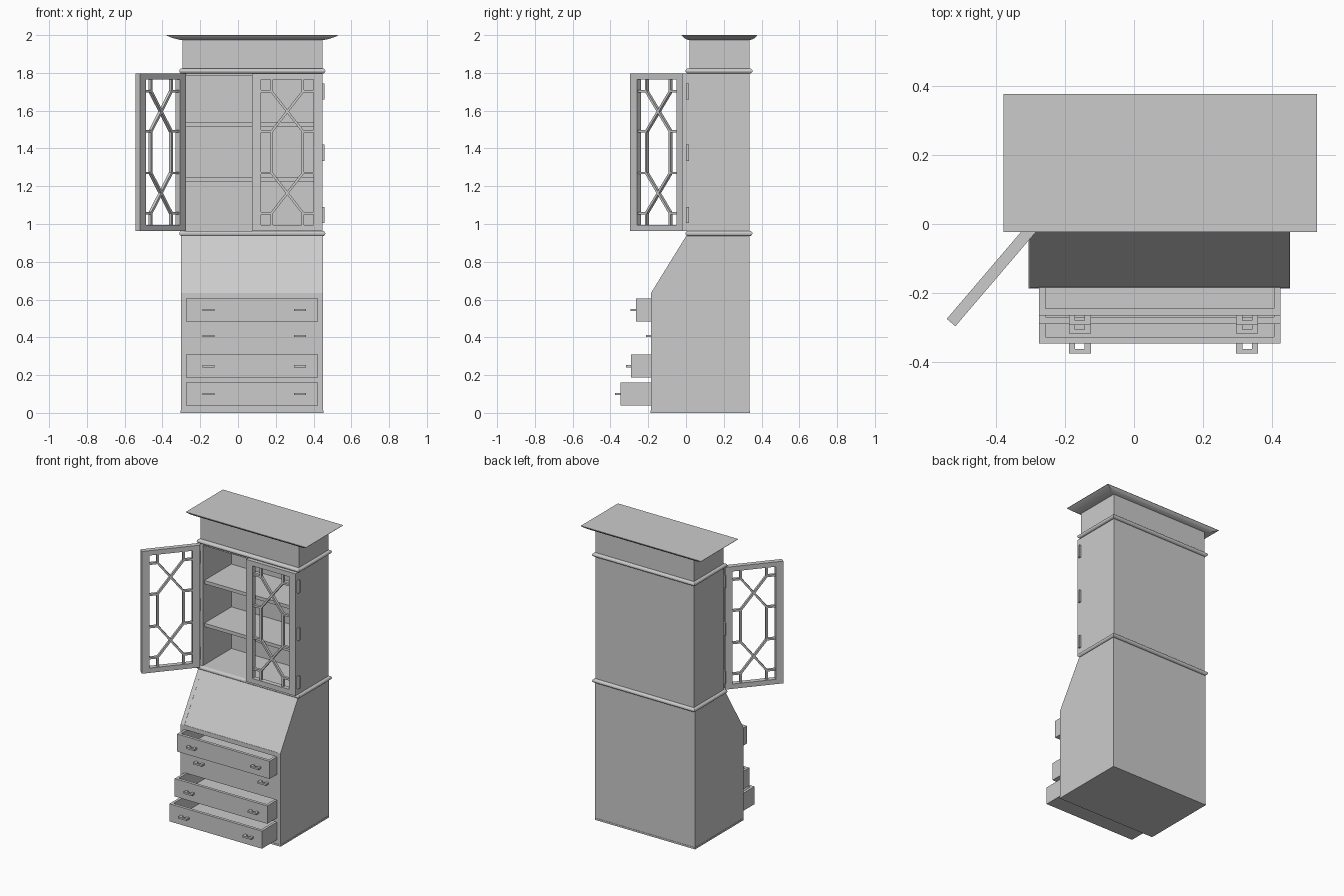
import bpy, bmesh, math
from mathutils import Vector, Matrix

if "Cube" in bpy.data.objects:
    bpy.data.objects.remove(bpy.data.objects["Cube"])

# Shared extents of lower case (L), upper case (U) and the back plane
LX0, LX1, UX0, UX1, BACK = -0.303, 0.450, -0.295, 0.447, 0.336
DX0, DX1 = -0.275, 0.424


def finish(name, bm):
    bmesh.ops.recalc_face_normals(bm, faces=bm.faces[:])
    me = bpy.data.meshes.new(name)
    bm.to_mesh(me)
    bm.free()
    ob = bpy.data.objects.new(name, me)
    bpy.context.collection.objects.link(ob)
    return ob


def add_box(bm, x0, x1, y0, y1, z0, z1):
    m = Matrix.Translation(((x0 + x1) / 2, (y0 + y1) / 2, (z0 + z1) / 2))
    m = m @ Matrix.Diagonal((x1 - x0, y1 - y0, z1 - z0, 1))
    bmesh.ops.create_cube(bm, size=1, matrix=m)


def boxes(name, *dims):
    bm = bmesh.new()
    for d in dims:
        add_box(bm, *d)
    return finish(name, bm)


def extrude_x(name, profile, x0, x1):
    bm = bmesh.new()
    a = [bm.verts.new((x0, y, z)) for y, z in profile]
    b = [bm.verts.new((x1, y, z)) for y, z in profile]
    bm.faces.new(a)
    bm.faces.new(b)
    n = len(a)
    for i in range(n):
        bm.faces.new((a[i], a[(i + 1) % n], b[(i + 1) % n], b[i]))
    return finish(name, bm)


def stacked_rings(name, rect, steps):
    """Stack rectangles: each step is (side, front/back overhang, z)."""
    x0, x1, y0, y1 = rect
    bm = bmesh.new()
    rings = []
    for ox, oy, z in steps:
        rings.append([bm.verts.new(p) for p in (
            (x0 - ox, y0 - oy, z), (x1 + ox, y0 - oy, z),
            (x1 + ox, y1 + oy, z), (x0 - ox, y1 + oy, z))])
    bm.faces.new(rings[0])
    bm.faces.new(rings[-1])
    for a, b in zip(rings, rings[1:]):
        for i in range(4):
            j = (i + 1) % 4
            bm.faces.new((a[i], a[j], b[j], b[i]))
    return finish(name, bm)


# Lower case: slanted sides, back, dust boards and base strip
side = [(-0.185, 0), (BACK, 0), (BACK, 0.94), (0.003, 0.94), (-0.185, 0.635)]
extrude_x("lower_side_left", side, LX0, DX0)
extrude_x("lower_side_right", side, DX1, LX1)
boxes("lower_back", (DX0, DX1, 0.322, BACK, 0, 0.94))
for i, (z0, z1) in enumerate([(0.0, 0.04), (0.16, 0.188), (0.31, 0.335),
                              (0.455, 0.485), (0.605, 0.635)]):
    boxes(f"dust_board_{i + 1}", (DX0, DX1, -0.185, 0.322, z0, z1))
boxes("lower_top", (DX0, DX1, 0.003, 0.322, 0.92, 0.94))
boxes("base_strip", (LX0 - .002, LX1 + .002, -0.187, BACK + .002, 0, 0.012))

# Slanted writing flap
flap = [(-0.183, 0.635), (0.002, 0.938), (0.02, 0.925), (-0.16, 0.635)]
extrude_x("writing_flap", flap, LX0 + .001, DX1)

# Drawers, pulled out by different amounts, each with two square pulls
for n, (z0, z1, yf, zh) in enumerate([
        (0.04, 0.16, -0.347, 0.10), (0.188, 0.31, -0.290, 0.247),
        (0.335, 0.455, -0.185, 0.407), (0.485, 0.605, -0.265, 0.545)], 1):
    yb = yf + 0.48
    boxes(f"drawer_{n}",
          (DX0, DX1, yf, yf + 0.02, z0, z1),
          (DX0, DX1, yb - 0.015, yb, z0, z1),
          (DX0, DX0 + 0.018, yf + 0.02, yb - 0.015, z0, z1),
          (DX1 - 0.018, DX1, yf + 0.02, yb - 0.015, z0, z1),
          (DX0 + 0.018, DX1 - 0.018, yf + 0.02, yb - 0.015, z0, z0 + 0.012))
    for tag, xc in (("left", -0.157), ("right", 0.328)):
        boxes(f"drawer_{n}_pull_{tag}",
              (xc - 0.032, xc + 0.032, yf - 0.028, yf - 0.015, zh - .006, zh + .006),
              (xc - 0.032, xc - 0.014, yf - 0.015, yf, zh - .006, zh + .006),
              (xc + 0.014, xc + 0.032, yf - 0.015, yf, zh - .006, zh + .006))

# Upper case, open at the front, with shelves
FY = 0.013
boxes("upper_case",
      (UX0, UX0 + 0.02, FY, BACK, 0.94, 1.80),
      (UX1 - 0.02, UX1, FY, BACK, 0.94, 1.80),
      (UX0 + 0.02, UX1 - 0.02, 0.322, BACK, 0.94, 1.80),
      (UX0 + 0.02, UX1 - 0.02, FY, 0.322, 0.94, 0.963),
      (UX0 + 0.02, UX1 - 0.02, FY, 0.322, 1.785, 1.80))
for i, z in enumerate((1.225, 1.517)):
    boxes(f"shelf_{i + 1}", (UX0 + 0.02, UX1 - 0.02, 0.03, 0.322, z, z + 0.023))

# Frieze, half-round mouldings and flared cornice
boxes("frieze", (UX0, UX1, 0.018, BACK, 1.80, 1.98))
for name, zc in (("waist_moulding", 0.950), ("frieze_moulding", 1.810)):
    arc = [math.radians(a) for a in range(-90, 91, 30)]
    stacked_rings(name, (UX0, UX1, 0.013, BACK),
                  [(0.016 * math.cos(a), 0.016 * math.cos(a),
                    zc + 0.014 * math.sin(a)) for a in arc])
stacked_rings("cornice", (UX0, UX1, 0.018, BACK),
              [(0.003, 0.002, 1.973), (0.022, 0.014, 1.977), (0.045, 0.026, 1.983),
               (0.065, 0.034, 1.990), (0.083, 0.041, 1.998), (0.083, 0.041, 2.0)])


# Lattice doors, modelled from the hinge edge outwards, outer face at y = 0
def door(name, mirror, matrix):
    w, t, z0, z1 = 0.372, 0.033, 0.963, 1.797
    bm = bmesh.new()
    s, r = 0.048, 0.033
    for d in ((0, s, 0, t, z0, z1), (w - s, w, 0, t, z0, z1),
              (s, w - s, 0, t, z0, z0 + r), (s, w - s, 0, t, z1 - r, z1)):
        add_box(bm, *d)
    cx, cz = w / 2, (z0 + z1) / 2
    a, lo, hi = 0.083, 0.11, 0.322
    hw, hh = w / 2 - s, (z1 - z0) / 2 - r
    bars = []
    for sx in (-1, 1):
        bars.append(((sx * a, -lo), (sx * a, lo)))
        for sz in (-1, 1):
            bars += [((sx * a, sz * lo), (-sx * a, sz * hi)),
                     ((sx * a, sz * lo), (sx * hw, sz * lo)),
                     ((sx * a, sz * hi), (sx * hw, sz * hi)),
                     ((sx * a, sz * hi), (sx * a, sz * hh))]
    for p, q in bars:
        dx, dz = q[0] - p[0], q[1] - p[1]
        m = Matrix.Translation((cx + (p[0] + q[0]) / 2, t / 2, cz + (p[1] + q[1]) / 2))
        m = m @ Matrix.Rotation(-math.atan2(dz, dx), 4, 'Y')
        m = m @ Matrix.Diagonal((math.hypot(dx, dz) + 0.008, 0.018, 0.013, 1))
        bmesh.ops.create_cube(bm, size=1, matrix=m)
    if mirror:
        bmesh.ops.scale(bm, vec=(-1, 1, 1), verts=bm.verts[:])
    bmesh.ops.transform(bm, matrix=matrix, verts=bm.verts[:])
    finish(name, bm)


door("door_right", True, Matrix.Translation((UX1, -0.02, 0)))
door("door_left", False, Matrix.Translation((-0.301, 0.008, 0))
     @ Matrix.Rotation(math.radians(-130.5), 4, 'Z'))

# Hinges on both sides
for tag, x0, x1 in (("right", UX1 - 0.004, UX1 + 0.012), ("left", UX0 - 0.010, UX0 + 0.004)):
    boxes(f"hinges_{tag}", *[(x0, x1, 0.0, 0.016, z - 0.043, z + 0.043)
                             for z in (1.048, 1.377, 1.702)])
